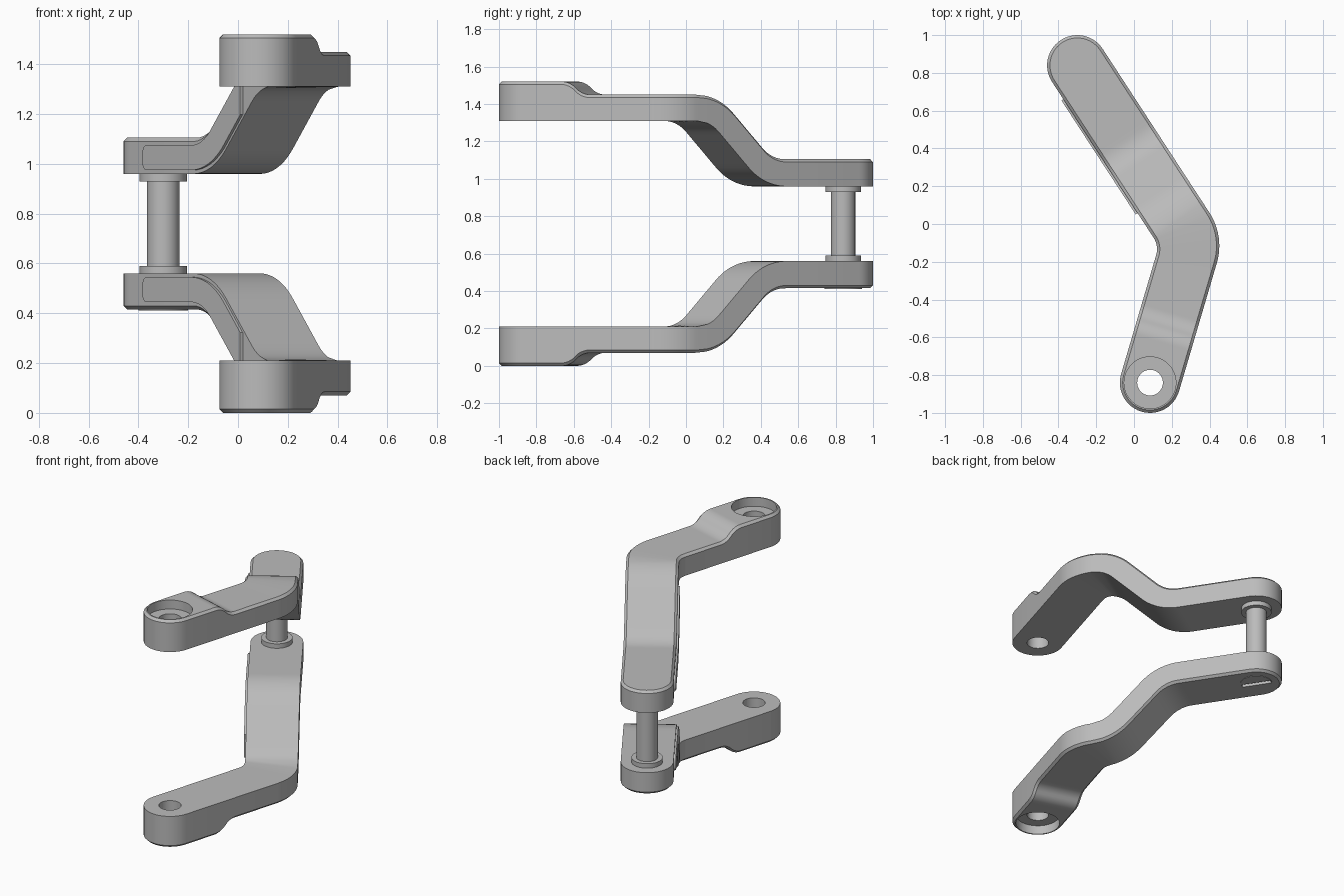
import bpy, bmesh, math
from mathutils import Vector, Matrix

cube = bpy.data.objects.get("Cube")
if cube:
    bpy.data.objects.remove(cube, do_unlink=True)

HEIGHT = 1.52
HALF, CHAMFER = 0.16, 0.015
BACK = Vector((-0.30, 0.84, 0))      # pin centre
FRONT = Vector((0.085, -0.84, 0))    # boss centre
ELBOW = Vector((0.306, -0.09, 0))
along_back = (BACK - ELBOW).normalized()
along_front = (ELBOW - FRONT).normalized()
UP = Vector((0, 0, 1))
side_back = UP.cross(along_back)     # towards the inside of the elbow
side_front = UP.cross(along_front)

steel = bpy.data.materials.new("grey steel")
steel.use_nodes = True
steel.diffuse_color = (0.5, 0.5, 0.5, 1)
steel.node_tree.nodes["Principled BSDF"].inputs["Base Color"].default_value = (0.5, 0.5, 0.5, 1)


def ramp(u, a, b, r1, r2):
    """45 degree rise between corners a and b, each rounded."""
    k = math.tan(math.pi / 8)
    s = math.sqrt(0.5)
    if u <= a - k * r1:
        return 0
    if u < a + k * r1 * s:
        return r1 - math.sqrt(r1 ** 2 - (u - a + k * r1) ** 2)
    if u < b - k * r2 * s:
        return u - a
    if u < b + k * r2:
        return b - a - r2 + math.sqrt(r2 ** 2 - (b + k * r2 - u) ** 2)
    return b - a


def bottom_z(p):
    return 1.31 - ramp((p - ELBOW).dot(along_back), 0.153, 0.503, 0.20, 0.34)


def top_z(p):
    step = ramp((p - FRONT).dot(along_front), 0.27, 0.34, 0.11, 0.11)
    return HEIGHT - step - ramp((p - ELBOW).dot(along_back), 0.215, 0.56, 0.34, 0.20)


def add_object(name, bm):
    bmesh.ops.recalc_face_normals(bm, faces=bm.faces)
    mesh = bpy.data.meshes.new(name)
    bm.to_mesh(mesh)
    bm.free()
    mesh.materials.append(steel)
    obj = bpy.data.objects.new(name, mesh)
    bpy.context.collection.objects.link(obj)
    return obj


def skin(name, sections, flip):
    """Closed skin through cross-sections; flip turns it upside down."""
    bm = bmesh.new()
    rings = [[bm.verts.new((p.x, p.y, HEIGHT - p.z if flip else p.z)) for p in s] for s in sections]
    n = len(rings[0])
    for a, b in zip(rings, rings[1:]):
        for i in range(n):
            j = (i + 1) % n
            bm.faces.new((a[i], a[j], b[j], b[i]))
    bm.faces.new(rings[0])
    bm.faces.new(rings[-1])
    bmesh.ops.remove_doubles(bm, verts=bm.verts, dist=0.0002)
    bmesh.ops.dissolve_degenerate(bm, edges=bm.edges, dist=0.0001)
    return add_object(name, bm)


def cylinder(name, centre, radius, z0, z1):
    bm = bmesh.new()
    bmesh.ops.create_cone(bm, cap_ends=True, segments=48, radius1=radius, radius2=radius, depth=z1 - z0,
                          matrix=Matrix.Translation((centre.x, centre.y, (z0 + z1) / 2)))
    return add_object(name, bm)


def cut(obj, cutter):
    mod = obj.modifiers.new("cut", "BOOLEAN")
    mod.operation, mod.solver, mod.object = "DIFFERENCE", "EXACT", cutter
    cutter.hide_render = True
    bpy.context.view_layer.objects.active = obj
    bpy.ops.object.modifier_apply(modifier=mod.name)


def smooth(obj):
    bpy.ops.object.select_all(action="DESELECT")
    obj.select_set(True)
    bpy.context.view_layer.objects.active = obj
    bpy.ops.object.shade_smooth_by_angle(angle=math.radians(30))


def arm_stations():
    """Outer left/right and chamfered left/right plan points, back to front."""
    rows = []
    inner = HALF - CHAMFER

    def cap(centre, out, side, angles):
        for a in angles:
            c, s = math.cos(math.radians(a)), math.sin(math.radians(a))
            rows.append([centre + out * s * r + side * c * r * sign
                         for r in (HALF, inner) for sign in (1, -1)])

    def straight(base, along, side, values):
        for v in values:
            rows.append([base + along * v + side * w for w in (HALF, -HALF, inner, -inner)])

    quarter = [i * 7.5 for i in range(13)]
    cap(BACK, along_back, side_back, reversed(quarter))
    straight(ELBOW, along_back, side_back, [0.70 - i * 0.0175 for i in range(33)])
    # rounded elbow
    bisector = (side_back + side_front).normalized()
    k = 1 / bisector.dot(side_back)
    r_in, r_out = 0.11, 0.32
    c_in = ELBOW + bisector * (HALF + r_in) * k
    c_out = ELBOW + bisector * (r_out - HALF) * k
    for i in range(13):
        n = side_back.lerp(side_front, i / 12).normalized()
        rows.append([c_in - n * r_in, c_out - n * r_out,
                     c_in - n * (r_in + CHAMFER), c_out - n * (r_out - CHAMFER)])
    straight(FRONT, along_front, side_front, [0.39 - i * 0.01 for i in range(18)])
    cap(FRONT, -along_front, side_front, quarter)
    return rows


def arm_section(row):
    lo, ro, li, ri = row
    return [lo + UP * bottom_z(lo), ro + UP * bottom_z(ro),
            ro + UP * (top_z(ro) - CHAMFER), ri + UP * top_z(ri),
            li + UP * top_z(li), lo + UP * (top_z(lo) - CHAMFER)]


def pad_section(u):
    p = ELBOW + along_back * u
    rounding = 0.03 * (1 - math.sqrt(max(0, 1 - (max(0, u - 0.97) / 0.03) ** 2)))
    low = UP * (bottom_z(p) + 0.015 + rounding)
    high = UP * (top_z(p) - 0.03 - rounding)
    near, far = p + side_back * 0.15, p + side_back * 0.172
    return [near + low, far + low, far + high, near + high]


def flipped(z0, z1, flip):
    return (HEIGHT - z1, HEIGHT - z0) if flip else (z0, z1)


# Pin with end collars and slotted head
smooth(cylinder("pin_shaft", BACK, 0.065, 0.55, 0.97))
head = cylinder("pin_head", BACK, 0.1, 0.412, 0.50)
bm = bmesh.new()
bmesh.ops.create_cube(bm, size=1)
slot = add_object("slot_cutter", bm)
slot.scale = (0.19, 0.03, 0.08)
slot.rotation_euler.z = math.atan2(along_back.y, along_back.x)
slot.location = (BACK.x, BACK.y, 0.41)
cutters = [slot]

# Two mirrored arms with side pads, bored bosses and collars
stations = arm_stations()
pad_steps = [0.28 + i * 0.015 for i in range(46)] + [0.97, 0.98, 0.99, 0.996, 1.0]
for label, flip in (("upper", False), ("lower", True)):
    arm = skin(label + "_arm", [arm_section(r) for r in stations], flip)
    for part, radius, z0, z1 in (("hole", 0.068, 1.2, 1.6), ("counterbore", 0.137, 1.46, 1.6)):
        cutter = cylinder(f"{label}_{part}_cutter", FRONT, radius, *flipped(z0, z1, flip))
        cut(arm, cutter)
        cutters.append(cutter)
    if flip:
        cut(arm, slot)
    smooth(arm)
    smooth(skin(label + "_side_pad", [pad_section(u) for u in pad_steps], flip))
    smooth(cylinder(label + "_collar", BACK, 0.095, *flipped(0.93, 0.965, flip)))

cut(head, slot)
smooth(head)
for c in cutters:
    bpy.data.objects.remove(c, do_unlink=True)
